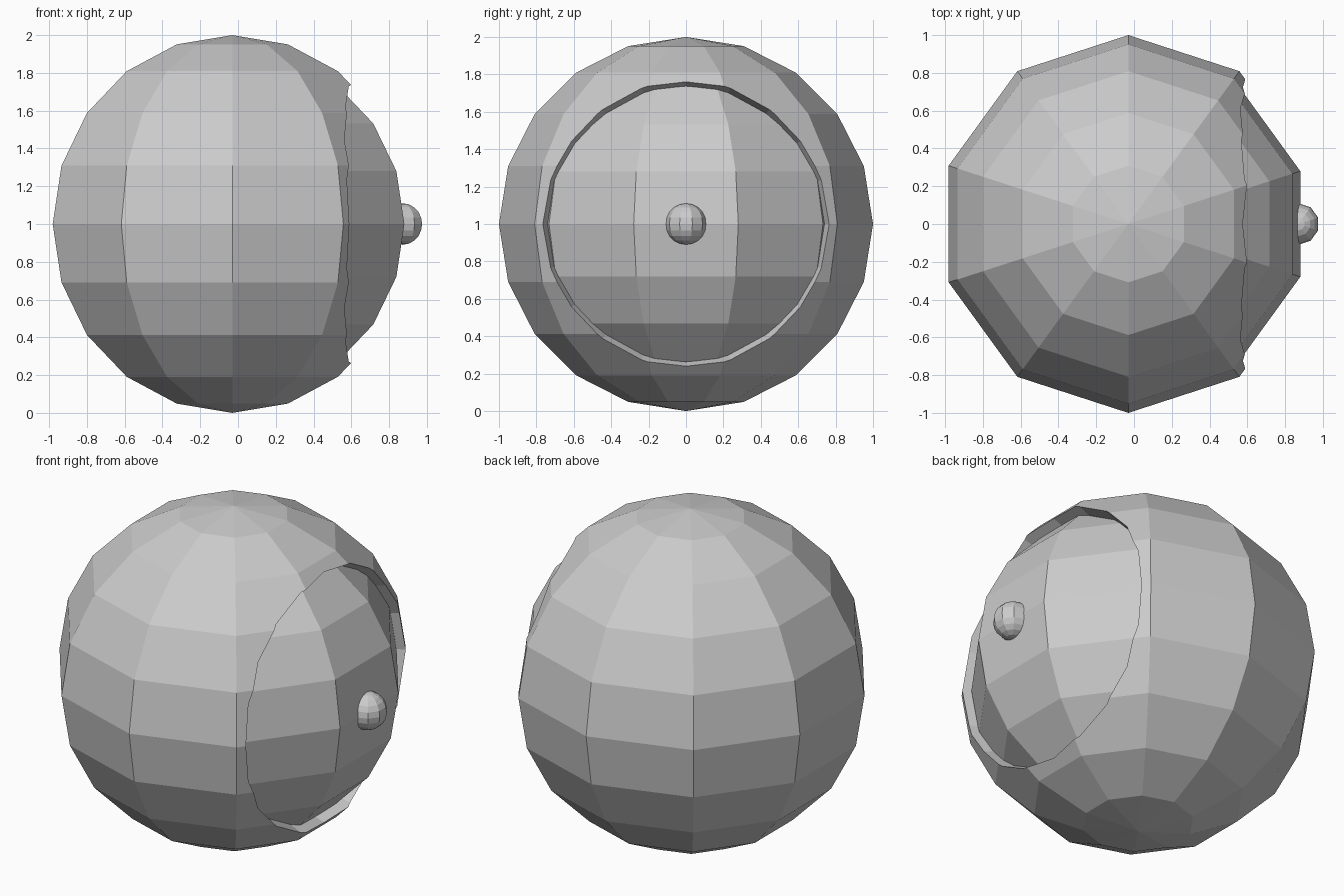
import bpy, bmesh
from math import radians
from mathutils import Matrix

if "Cube" in bpy.data.objects:
    bpy.data.objects.remove(bpy.data.objects["Cube"])

CX = -0.03  # centre of the big shell


def ball(name, radius, centre):
    """Low-poly ball, 10 segments by 10 rings, with meridians on the y axis."""
    bm = bmesh.new()
    bmesh.ops.create_uvsphere(bm, u_segments=10, v_segments=10, radius=radius)
    # make sure a meridian lies on +y
    if not any(abs(v.co.y - radius) < 1e-4 for v in bm.verts):
        bmesh.ops.rotate(bm, verts=bm.verts, matrix=Matrix.Rotation(radians(18), 3, 'Z'))
    me = bpy.data.meshes.new(name)
    bm.to_mesh(me)
    bm.free()
    ob = bpy.data.objects.new(name, me)
    ob.location = centre
    bpy.context.collection.objects.link(ob)
    return ob


# Outer shell
shell = ball("outer_shell", 1.0, (CX, 0, 1))

# Tapered 20-sided opening on the right side, widening outwards
x0, x1 = 0.35, 1.2
rim = lambda x: 0.766 + 0.4 * (x - 0.59)
bm = bmesh.new()
bmesh.ops.create_cone(bm, cap_ends=True, segments=20, radius1=rim(x0),
                      radius2=rim(x1), depth=x1 - x0)
bmesh.ops.rotate(bm, verts=bm.verts, matrix=Matrix.Rotation(radians(90), 3, 'Y'))
me = bpy.data.meshes.new("opening_cutter")
bm.to_mesh(me)
bm.free()
cutter = bpy.data.objects.new("opening_cutter", me)
cutter.location = ((x0 + x1) / 2, 0, 1)
bpy.context.collection.objects.link(cutter)
cutter.hide_render = True
cutter.hide_set(True)

cut = shell.modifiers.new("opening", 'BOOLEAN')
cut.operation = 'DIFFERENCE'
cut.solver = 'EXACT'
cut.object = cutter

# Inner ball showing through the opening
ball("inner_ball", 0.905, (0.02, 0, 1))

# Small round knob at the middle of the opening
ball("knob", 0.11, (0.87, 0, 1))
